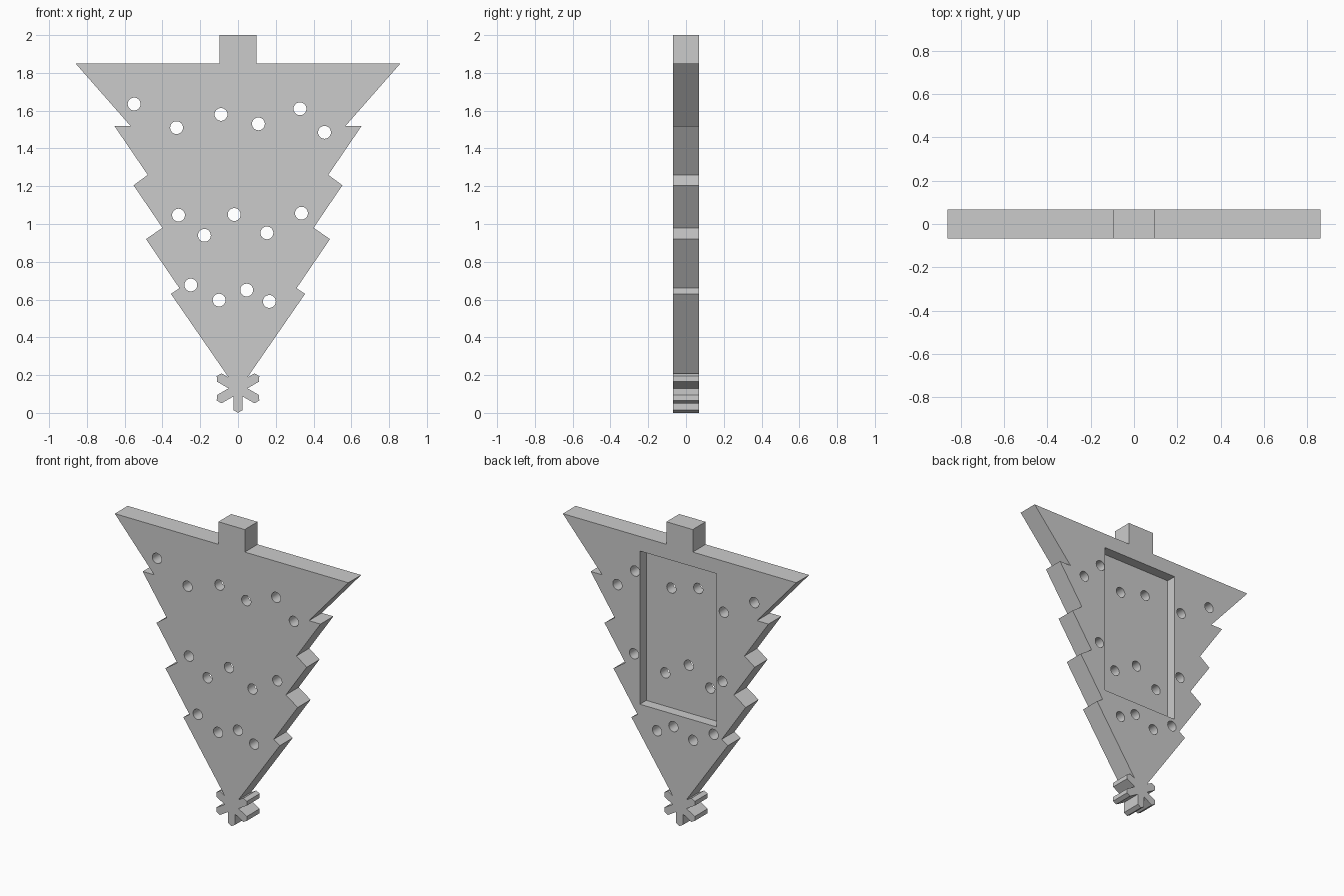
import bpy, bmesh
from math import cos, sin, radians
from mathutils import Matrix

if "Cube" in bpy.data.objects:
    bpy.data.objects.remove(bpy.data.objects["Cube"])

HALF = 0.0675          # half the board thickness
STAR_Z = 0.13          # height of the star's centre

grey = bpy.data.materials.new("plain grey")
grey.use_nodes = True
grey.diffuse_color = (0.6, 0.6, 0.6, 1)
grey.node_tree.nodes["Principled BSDF"].inputs["Base Color"].default_value = (0.6, 0.6, 0.6, 1)


def make_object(name, bm):
    bmesh.ops.recalc_face_normals(bm, faces=bm.faces)
    mesh = bpy.data.meshes.new(name)
    bm.to_mesh(mesh)
    bm.free()
    mesh.materials.append(grey)
    obj = bpy.data.objects.new(name, mesh)
    bpy.context.collection.objects.link(obj)
    return obj


def star_arm(angle):
    """Blunt pointed arm tip, from its upper corner round to its lower one."""
    a = radians(angle)
    return [(r * cos(a) - w * sin(a), STAR_Z + r * sin(a) + w * cos(a))
            for r, w in ((0.115, 0.025), (0.13, 0), (0.115, -0.025))]


def star_notch(angle):
    a = radians(angle)
    return (0.05 * cos(a), STAR_Z + 0.05 * sin(a))


# Half outline: trunk, branch tiers, then star
side = [(0.097, 2.0), (0.097, 1.85), (0.86, 1.85), (0.57, 1.52), (0.655, 1.52),
        (0.478, 1.26), (0.553, 1.205), (0.40, 0.98), (0.487, 0.92),
        (0.31, 0.66), (0.355, 0.63), (0.05, 0.188)]
side += star_arm(30) + [star_notch(0)] + star_arm(-30) + [star_notch(-60)]
side += [(0.025, 0.015)]
outline = side + [(0, 0)] + [(-x, z) for x, z in reversed(side)]

# Board extruded from the outline
bm = bmesh.new()
face = bm.faces.new([bm.verts.new((x, -HALF, z)) for x, z in outline])
ext = bmesh.ops.extrude_face_region(bm, geom=[face])
bmesh.ops.translate(bm, vec=(0, 2 * HALF, 0),
                    verts=[v for v in ext["geom"] if isinstance(v, bmesh.types.BMVert)])
tree = make_object("tree_board", bm)

# Rectangular pocket in the back
bm = bmesh.new()
bmesh.ops.create_cube(bm, size=1, matrix=Matrix.Translation((0.01, 0.1, 1.243))
                      @ Matrix.Diagonal((0.565, 0.2, 1.02, 1)))
pocket = make_object("pocket_cutter", bm)

# Round holes for lights
holes = [(-0.55, 1.635), (-0.325, 1.51), (-0.09, 1.58), (0.108, 1.53), (0.328, 1.61), (0.458, 1.485),
         (-0.315, 1.047), (-0.178, 0.94), (-0.02, 1.05), (0.153, 0.953), (0.336, 1.057),
         (-0.25, 0.677), (-0.1, 0.597), (0.046, 0.65), (0.166, 0.59)]
bm = bmesh.new()
for x, z in holes:
    bmesh.ops.create_cone(bm, cap_ends=True, segments=32, radius1=0.034, radius2=0.034, depth=0.4,
                          matrix=Matrix.Translation((x, 0, z)) @ Matrix.Rotation(radians(90), 4, "X"))
drills = make_object("hole_cutter", bm)

# Cut pocket and holes, then drop the cutters
for cutter in (pocket, drills):
    mod = tree.modifiers.new(cutter.name, "BOOLEAN")
    mod.operation = "DIFFERENCE"
    mod.solver = "EXACT"
    mod.object = cutter
    cutter.hide_render = True
bpy.context.view_layer.update()
cut = bpy.data.meshes.new_from_object(tree.evaluated_get(bpy.context.evaluated_depsgraph_get()))
tree.modifiers.clear()
tree.data = cut
for cutter in (pocket, drills):
    bpy.data.objects.remove(cutter)

# Smooth only the hole walls
bpy.ops.object.select_all(action="DESELECT")
tree.select_set(True)
bpy.context.view_layer.objects.active = tree
bpy.ops.object.shade_smooth_by_angle(angle=radians(20))
